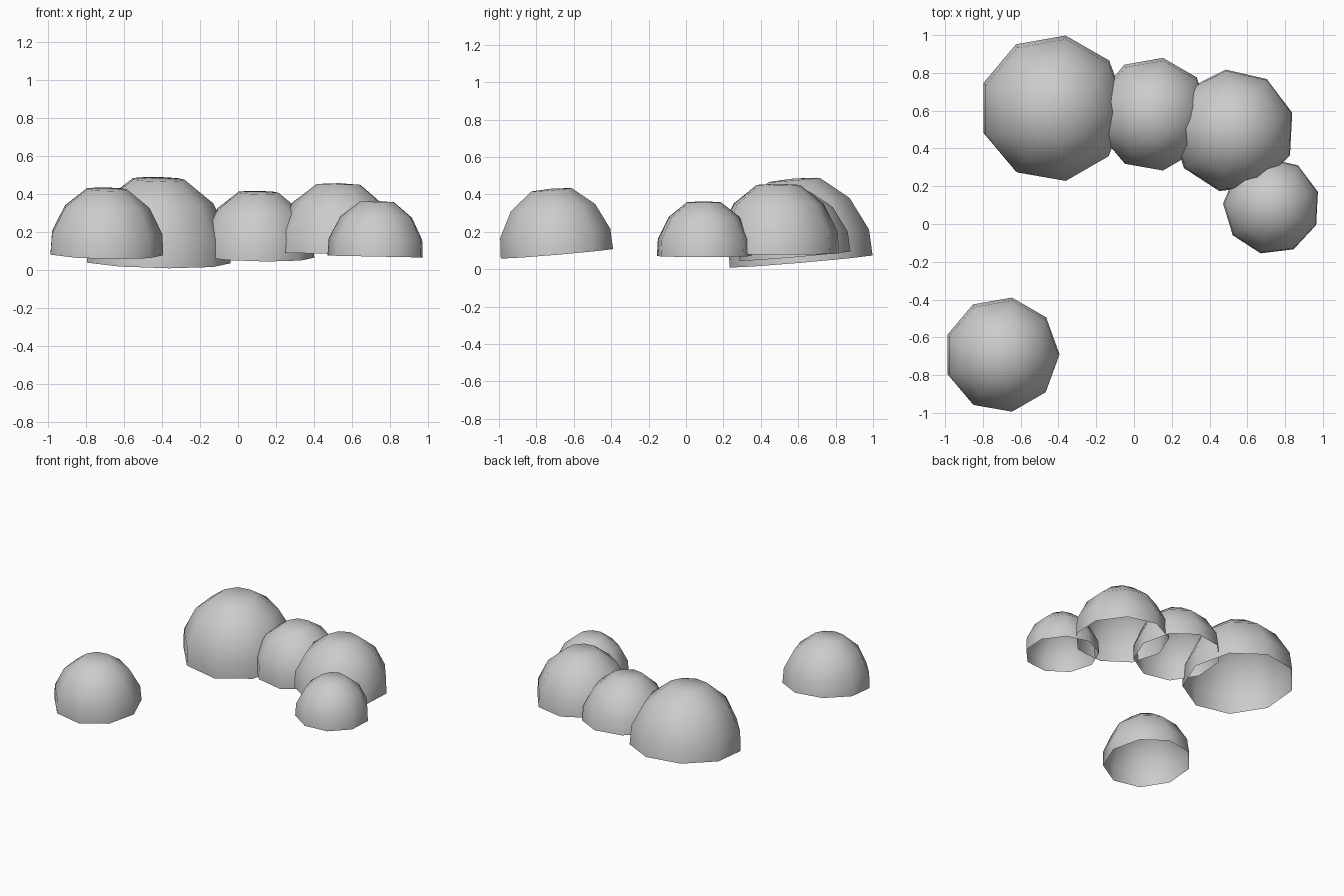
import bpy, bmesh, math
from mathutils import Matrix, Vector

if "Cube" in bpy.data.objects:
    bpy.data.objects.remove(bpy.data.objects["Cube"])

SIDES = 9
# dome outline: (radius, height) as fractions of the rim radius
PROFILE = [(1.0, 0.0), (0.98, 0.36), (0.75, 0.81), (0.36, 1.12)]


def dome(name, x, y, z, radius, turn, slope_x, slope_y):
    """Open-bottomed nine-sided dome whose rim leans by the given slopes."""
    bm = bmesh.new()
    rings = []
    for r, h in PROFILE:
        ring = []
        for i in range(SIDES):
            a = math.radians(turn) + math.tau * i / SIDES
            ring.append(bm.verts.new((r * math.cos(a), r * math.sin(a), h)))
        rings.append(ring)
    for low, high in zip(rings, rings[1:]):
        for i in range(SIDES):
            j = (i + 1) % SIDES
            bm.faces.new((low[i], low[j], high[j], high[i]))
    # shallow cap
    top = bm.verts.new((0, 0, 1.14))
    for i in range(SIDES):
        bm.faces.new((rings[-1][i], rings[-1][(i + 1) % SIDES], top))
    for f in bm.faces:
        f.smooth = True
    up = Vector((-slope_x, -slope_y, 1)).normalized()
    tilt = Vector((0, 0, 1)).rotation_difference(up).to_matrix().to_4x4()
    bm.transform(Matrix.Translation((x, y, z)) @ tilt @ Matrix.Scale(radius, 4))
    mesh = bpy.data.meshes.new(name)
    bm.to_mesh(mesh)
    bm.free()
    obj = bpy.data.objects.new(name, mesh)
    bpy.context.collection.objects.link(obj)


# curved row of four domes and one standing apart
dome("large_dome", -0.43, 0.615, 0.042, 0.39, 0, -0.02, 0.085)
dome("second_dome", 0.10, 0.583, 0.07, 0.302, 0, -0.02, 0.085)
dome("third_dome", 0.525, 0.493, 0.084, 0.327, 17, -0.02, 0.0)
dome("small_dome", 0.728, 0.095, 0.07, 0.257, 17, -0.02, 0.0)
dome("separate_dome", -0.70, -0.69, 0.083, 0.306, 0, -0.02, 0.085)
